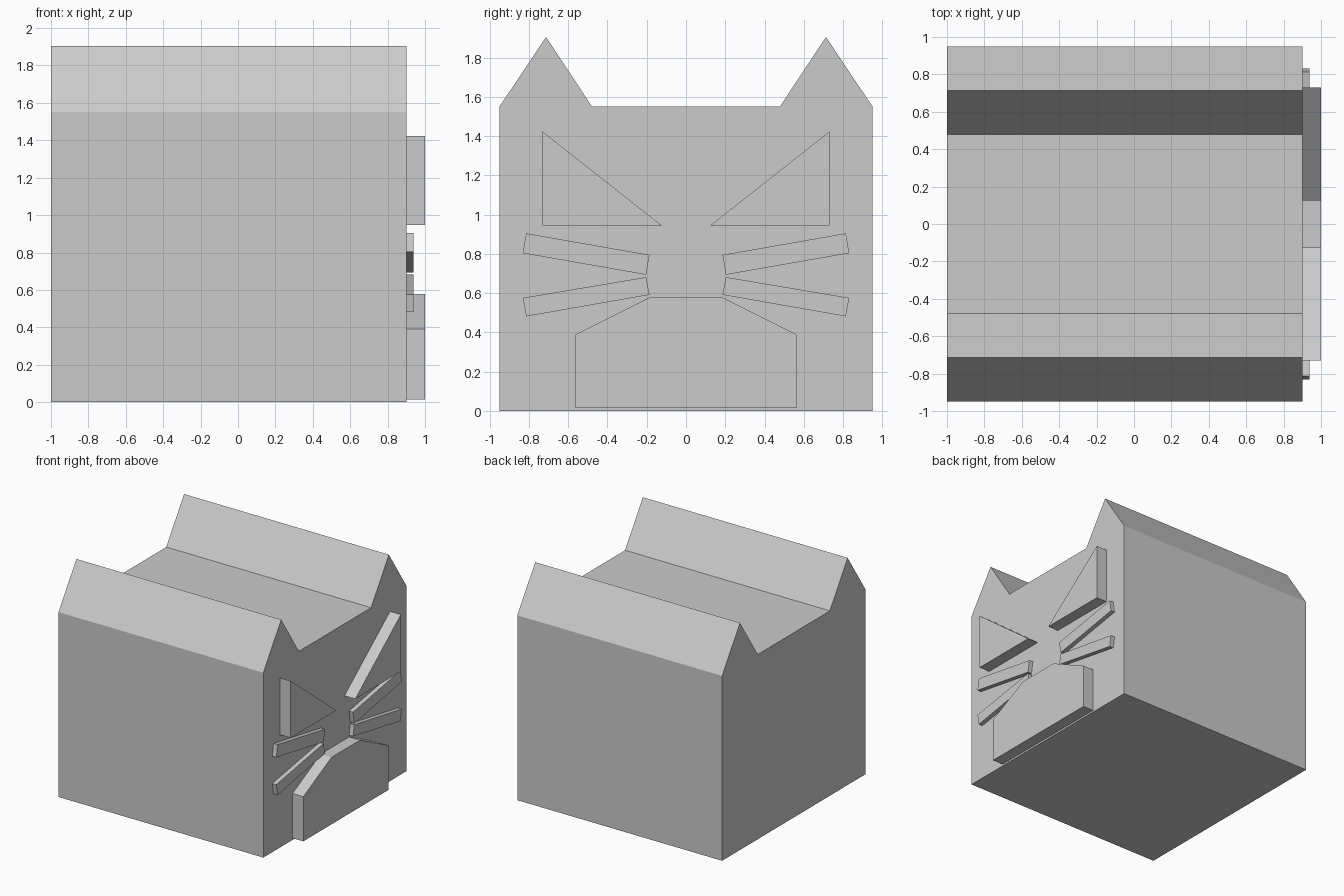
import bpy, bmesh

if "Cube" in bpy.data.objects:
    bpy.data.objects.remove(bpy.data.objects["Cube"])


def prism(name, outline, x0, x1):
    """Extrude a (y, z) outline along x from x0 to x1."""
    bm = bmesh.new()
    face = bm.faces.new([bm.verts.new((x0, y, z)) for y, z in outline])
    new = bmesh.ops.extrude_face_region(bm, geom=[face])["geom"]
    verts = [v for v in new if isinstance(v, bmesh.types.BMVert)]
    bmesh.ops.translate(bm, verts=verts, vec=(x1 - x0, 0, 0))
    bmesh.ops.recalc_face_normals(bm, faces=bm.faces)
    mesh = bpy.data.meshes.new(name)
    bm.to_mesh(mesh)
    bm.free()
    obj = bpy.data.objects.new(name, mesh)
    bpy.context.collection.objects.link(obj)
    return obj


def symmetric(half):
    """Complete a half outline by mirroring it across y = 0."""
    return half + [(-y, z) for y, z in reversed(half)]


FACE = 0.90    # front plane of the head
EMBED = 0.88   # raised details start slightly inside the head

# Block head with two ear ridges
prism("head", symmetric([(0.95, 0), (0.95, 1.55), (0.713, 1.905), (0.478, 1.55)]), -1.0, FACE)

# Muzzle plate
prism("muzzle", symmetric([(0.563, 0.015), (0.563, 0.39), (0.188, 0.577)]), EMBED, 1.0)

# Eyes and whiskers, one set per side
details = {
    "eye": ([(0.73, 1.423), (0.73, 0.946), (0.125, 0.946)], 1.0),
    "upper_whisker": ([(0.186, 0.795), (0.814, 0.905), (0.831, 0.804), (0.203, 0.694)], 0.937),
    "lower_whisker": ([(0.203, 0.682), (0.831, 0.576), (0.814, 0.482), (0.186, 0.592)], 0.937),
}
for side, sign in (("left", -1), ("right", 1)):
    for part, (outline, front) in details.items():
        prism(f"{side}_{part}", [(sign * y, z) for y, z in outline], EMBED, front)
